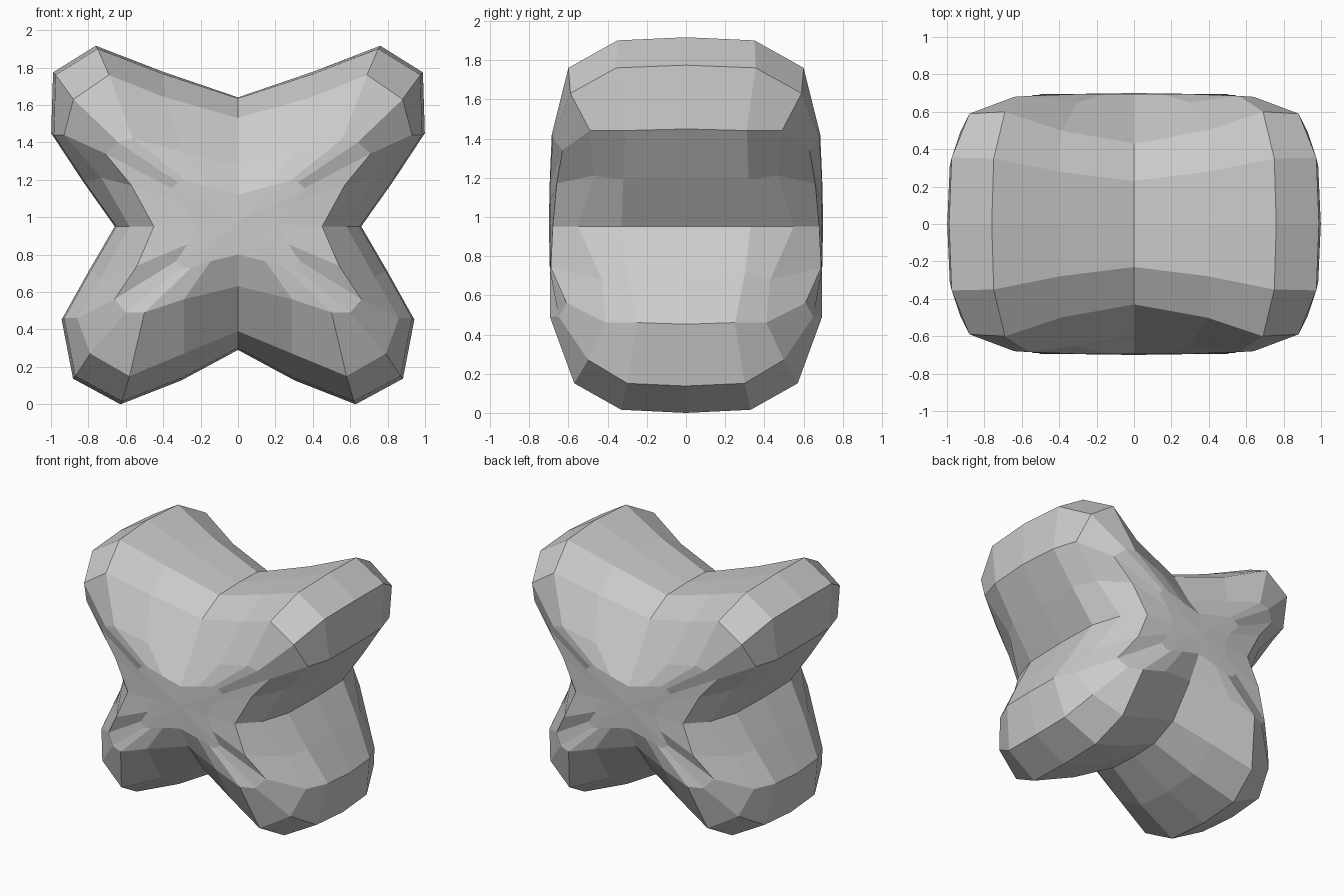
import bpy, bmesh

# Half outlines (x > 0), running from top notch over the upper arm, waist and
# lower arm to the bottom notch: (x, distance from middle plane, z)
mid = [(0, .23, 1.645), (.4, .28, 1.775), (.75, .35, 1.91), (.975, .355, 1.77),
       (.985, .31, 1.45), (.82, .32, 1.2), (.65, .33, .96), (.79, .3, .72),
       (.93, .25, .47), (.87, .3, .16), (.62, .33, .025), (.3, .28, .15),
       (0, .22, .31)]
bevel = [(0, .43, 1.54), (.39, .50, 1.65), (.69, .60, 1.77), (.88, .59, 1.64),
         (.93, .49, 1.45), (.73, .47, 1.22), (.58, .55, .96), (.73, .43, .69),
         (.86, .41, .47), (.79, .50, .28), (.58, .57, .16), (.29, .50, .28),
         (0, .42, .40)]
face = [(0, .585, 1.28), (.3, .65, 1.36), (.56, .685, 1.43), (.64, .68, 1.41),
        (.71, .63, 1.35), (.57, .66, 1.18), (.45, .68, .96), (.54, .69, .75),
        (.66, .61, .57), (.60, .65, .50), (.50, .695, .50), (.29, .68, .57),
        (0, .60, .64)]
CENTRE = (0, .70, .98)

# Middle ring bulges slightly; inner ring shrinks toward the face centre
core = [(x * 1.014, 0, .96 + (z - .96) * 1.017) for x, y, z in mid]
core[0], core[-1] = (0, 0, 1.65), (0, 0, .30)
inner = [(x * .5, .695, .98 + (z - .98) * .5) for x, y, z in face]

# Loft one quarter of the body
bm = bmesh.new()
rings = [[bm.verts.new((x, -y, z)) for x, y, z in ring]
         for ring in (core, mid, bevel, face, inner)]
for a, b in zip(rings, rings[1:]):
    for k in range(len(a) - 1):
        bm.faces.new((a[k], b[k], b[k + 1], a[k + 1]))
hub = bm.verts.new((CENTRE[0], -CENTRE[1], CENTRE[2]))
last = rings[-1]
for k in range(len(last) - 1):
    bm.faces.new((last[k], hub, last[k + 1]))

# Stand on the ground
low = min(v.co.z for v in bm.verts)
for v in bm.verts:
    v.co.z -= low

mesh = bpy.data.meshes.new("cross_body")
bm.to_mesh(mesh)
bm.free()
body = bpy.data.objects.new("cross_body", mesh)
bpy.context.collection.objects.link(body)

# Mirror left/right and front/back
mirror = body.modifiers.new("mirror", 'MIRROR')
mirror.use_axis = (True, True, False)
mirror.use_clip = True
mirror.merge_threshold = .001
